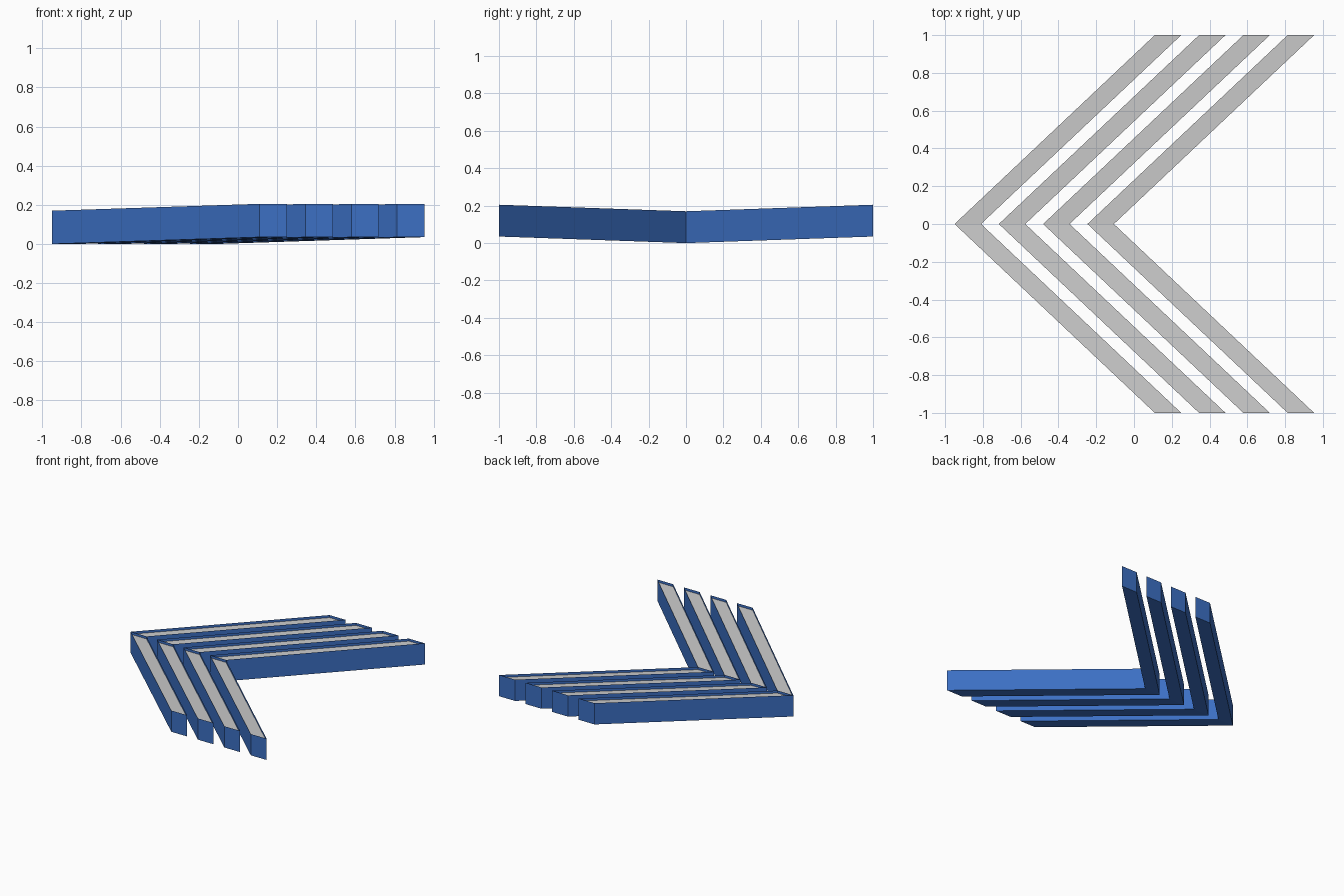
import bpy, bmesh

if "Cube" in bpy.data.objects:
    bpy.data.objects.remove(bpy.data.objects["Cube"])


def material(name, color):
    m = bpy.data.materials.new(name)
    m.diffuse_color = color
    m.use_nodes = True
    m.node_tree.nodes["Principled BSDF"].inputs["Base Color"].default_value = m.diffuse_color
    return m


blue = material("blue", (0.045, 0.16, 0.55, 1))
grey = material("light_grey", (0.65, 0.65, 0.65, 1))

RUN, WIDTH, HEIGHT, RISE = 1.06, 0.14, 0.17, 0.035
RIM, DEPTH = 0.02, 0.02


def chevron(name, tip_x):
    bm = bmesh.new()
    # lower outline of one arm, sloping up from the centre to the end
    outline = [(tip_x, 0, 0), (tip_x + WIDTH, 0, 0),
               (tip_x + RUN + WIDTH, 1, RISE), (tip_x + RUN, 1, RISE)]
    low = [bm.verts.new(p) for p in outline]
    high = [bm.verts.new((x, y, z + HEIGHT)) for x, y, z in outline]
    bm.faces.new(low[::-1])
    top = bm.faces.new(high)
    # side walls, left open on the mirror plane
    for i in (1, 2, 3):
        j = (i + 1) % 4
        bm.faces.new((low[i], low[j], high[j], high[i]))
    # rim around a sunken grey panel
    bmesh.ops.inset_region(bm, faces=[top], thickness=RIM, use_boundary=True)
    sunk = bmesh.ops.extrude_discrete_faces(bm, faces=[top])["faces"][0]
    bmesh.ops.translate(bm, verts=sunk.verts, vec=(0, 0, -DEPTH))
    sunk.material_index = 1
    mesh = bpy.data.meshes.new(name)
    bm.to_mesh(mesh)
    bm.free()
    mesh.materials.append(blue)
    mesh.materials.append(grey)
    obj = bpy.data.objects.new(name, mesh)
    bpy.context.collection.objects.link(obj)
    # second arm
    mirror = obj.modifiers.new("second_arm", 'MIRROR')
    mirror.use_axis = (False, True, False)
    mirror.use_clip = True


# four nested chevrons
for n in range(4):
    chevron(f"chevron_{n + 1}", -0.95 + n * 0.2345)
